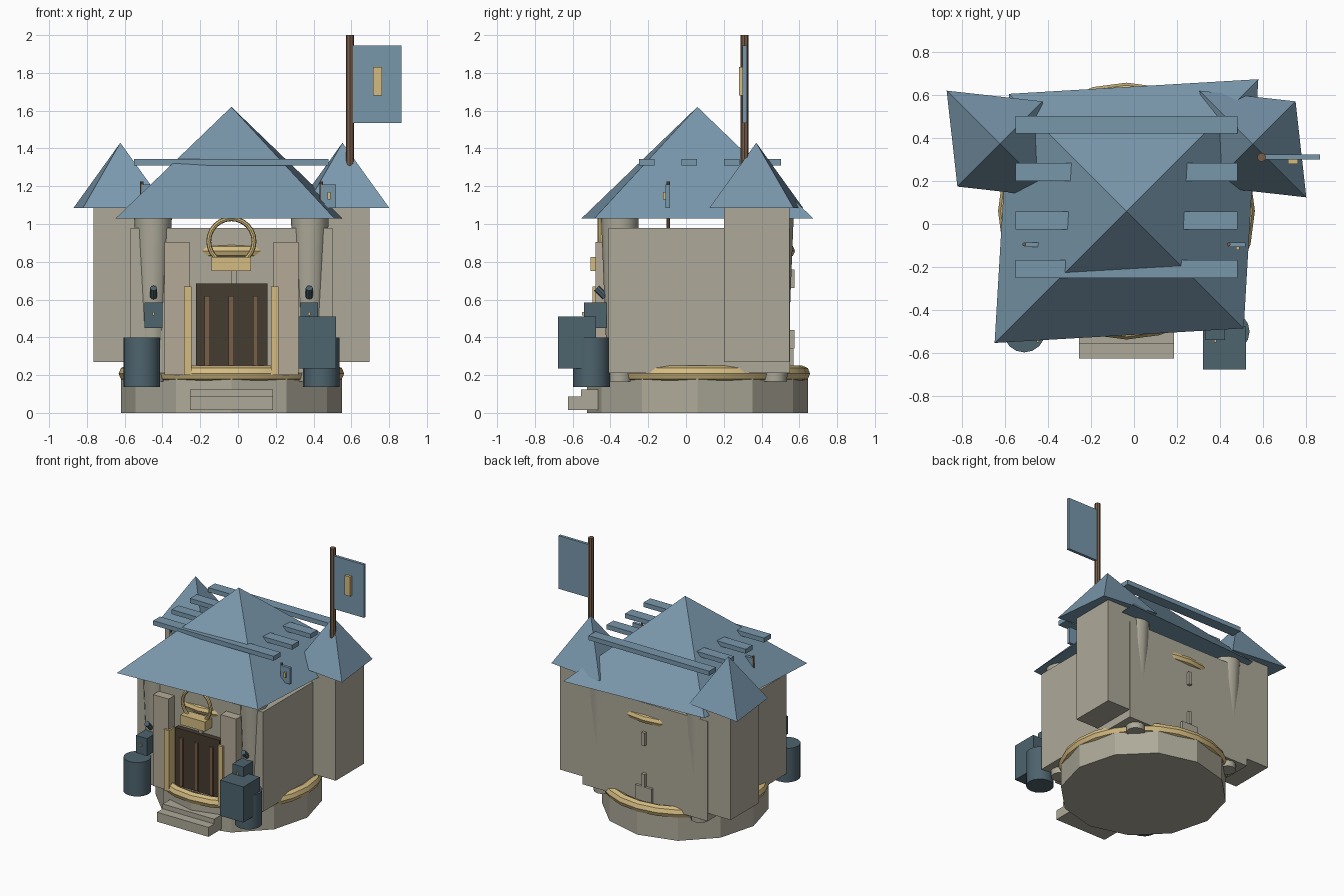
import bpy, math

if "Cube" in bpy.data.objects:
    bpy.data.objects.remove(bpy.data.objects["Cube"])

CX, CY = -0.035, 0.06  # plan centre of the keep


def mat(name, c):
    m = bpy.data.materials.new(name)
    m.diffuse_color = (*c, 1)
    m.use_nodes = True
    m.node_tree.nodes["Principled BSDF"].inputs["Base Color"].default_value = m.diffuse_color
    return m


STONE = mat("stone", (0.42, 0.40, 0.32))
TAN = mat("tan_stone", (0.46, 0.40, 0.31))
ROOF = mat("blue_roof", (0.19, 0.31, 0.41))
GOLD = mat("gold", (0.66, 0.50, 0.22))
DOOR = mat("dark_wood", (0.06, 0.045, 0.03))
WOOD = mat("wood", (0.19, 0.11, 0.065))
IRON = mat("slate_iron", (0.075, 0.125, 0.155))


def finish(o, name, m, smooth=False):
    o.name = name
    o.data.materials.append(m)
    if smooth:
        bpy.ops.object.shade_smooth_by_angle(angle=math.radians(40))
    return o


def box(name, x, y, z, m):
    """Box from (min, max) ranges."""
    mid = [(r[0] + r[1]) / 2 for r in (x, y, z)]
    bpy.ops.mesh.primitive_cube_add(size=1, location=mid)
    o = bpy.context.object
    o.scale = [r[1] - r[0] for r in (x, y, z)]
    return finish(o, name, m)


def cyl(name, x, y, z, r0, r1, m, n=16, smooth=True, rot=(0, 0, 0)):
    bpy.ops.mesh.primitive_cone_add(vertices=n, radius1=r0, radius2=r1, depth=z[1] - z[0],
                                    location=(x, y, (z[0] + z[1]) / 2), rotation=rot)
    return finish(bpy.context.object, name, m, smooth)


def ring(name, loc, R, r, m, rot=(0, 0, 0), n=24):
    bpy.ops.mesh.primitive_torus_add(major_radius=R, minor_radius=r, major_segments=n,
                                     minor_segments=8, location=loc, rotation=rot)
    return finish(bpy.context.object, name, m, True)


def roof(name, x, y, z, a, b):
    """Four-sided roof: a = half extent along (1,1), b = along (-1,1)."""
    vs = [(x + a, y + a, z[0]), (x - b, y + b, z[0]), (x - a, y - a, z[0]),
          (x + b, y - b, z[0]), (x, y, z[1])]
    fs = [(3, 2, 1, 0), (0, 1, 4), (1, 2, 4), (2, 3, 4), (3, 0, 4)]
    me = bpy.data.meshes.new(name)
    me.from_pydata(vs, [], fs)
    me.materials.append(ROOF)
    o = bpy.data.objects.new(name, me)
    bpy.context.collection.objects.link(o)


# foundation, rim and keep
cyl("foundation", CX, CY, (0, 0.2), 0.585, 0.585, STONE, 12, False)
ring("gold_rim", (CX, CY, 0.208), 0.555, 0.042, GOLD)
box("keep_body", (-0.57, 0.50), (-0.41, 0.55), (0.21, 0.98), STONE)
ring("gold_band", (CX, CY + 0.01, 0.857), 0.472, 0.035, GOLD)
roof("main_roof", CX, CY, (1.03, 1.62), 0.613, 0.545)

# roof beams
for y in (-0.25, -0.025, 0.2, 0.42):
    box("roof_beam", (-0.55, 0.48), (y, y + 0.083), (1.31, 1.345), ROOF)

# steps
box("lower_step", (-0.255, 0.185), (-0.625, -0.45), (0.015, 0.088), STONE)
box("upper_step", (-0.255, 0.185), (-0.555, -0.43), (0.088, 0.125), STONE)

# gate, bars, ring and plaque
box("gate", (-0.222, 0.157), (-0.45, -0.40), (0.24, 0.685), DOOR)
for dx in (-0.128, 0, 0.128):
    box("gate_bar", (CX + dx - 0.014, CX + dx + 0.014), (-0.465, -0.44), (0.25, 0.62), WOOD)
ring("gate_ring", (CX, -0.455, 0.908), 0.12, 0.013, GOLD, (math.pi / 2, 0, 0))
box("gate_plaque", (-0.14, 0.07), (-0.505, -0.42), (0.75, 0.825), GOLD)

# wall slits
box("front_slit", (CX, CX + 0.028), (-0.43, -0.40), (0.66, 0.76), STONE)
for z in (0.39, 0.71):
    box("back_slit", (CX - 0.014, CX + 0.014), (0.54, 0.575), (z - 0.05, z + 0.05), STONE)
box("back_block", (CX - 0.07, CX + 0.07), (0.53, 0.57), (0.23, 0.34), STONE)

# parts repeated on both sides
for s, side in ((-1, "left"), (1, "right")):
    def span(a, b, s=s):
        return tuple(sorted((CX + s * a, CX + s * b)))

    for y in (-0.35, 0.47):
        cyl(side + "_column", CX + s * 0.415, y, (0.165, 1.04), 0.065, 0.1, STONE, 12)
    box(side + "_gate_pier", span(0.222, 0.355), (-0.48, -0.39), (0.2, 0.905), TAN)
    box(side + "_gold_jamb", span(0.21, 0.25), (-0.495, -0.42), (0.2, 0.67), GOLD)

    # corner towers
    tx = CX + s * 0.588
    box(side + "_tower", span(0.44, 0.73), (0.2, 0.547), (0.27, 1.1), STONE)
    a, b = 0.198, 0.248
    roof(side + "_tower_roof", tx, 0.372, (1.085, 1.43), a, b)

    # barrels and lanterns
    cyl(side + "_barrel", CX + s * 0.475, -0.5, (0.138, 0.4), 0.097, 0.097, IRON)
    lx = CX + s * 0.412
    box(side + "_lantern", (lx - 0.047, lx + 0.047), (-0.54, -0.42), (0.45, 0.585), IRON)
    box(side + "_lantern_knob", (lx - 0.006, lx + 0.006), (-0.55, -0.53), (0.515, 0.535), GOLD)
    cyl(side + "_lantern_hook", lx, -0.45, (0.605, 0.67), 0.019, 0.019, IRON, 8,
        rot=(math.radians(45), 0, 0))

    # small pennants
    px = CX + s * 0.475
    cyl(side + "_pennant_pole", px, -0.095, (0.97, 1.225), 0.009, 0.009, WOOD, 8)
    box(side + "_pennant", (px, px + 0.078), (-0.108, -0.085), (1.085, 1.21), ROOF)
    box(side + "_pennant_mark", (px + 0.035, px + 0.05), (-0.122, -0.105), (1.13, 1.17), GOLD)

# crate
box("crate", (0.32, 0.52), (-0.677, -0.477), (0.235, 0.51), IRON)

# large flag
cyl("flag_pole", 0.593, 0.31, (1.28, 2.0), 0.021, 0.021, WOOD, 8)
box("flag", (0.61, 0.865), (0.3, 0.322), (1.535, 1.945), ROOF)
box("flag_mark", (0.715, 0.762), (0.28, 0.302), (1.68, 1.83), GOLD)
